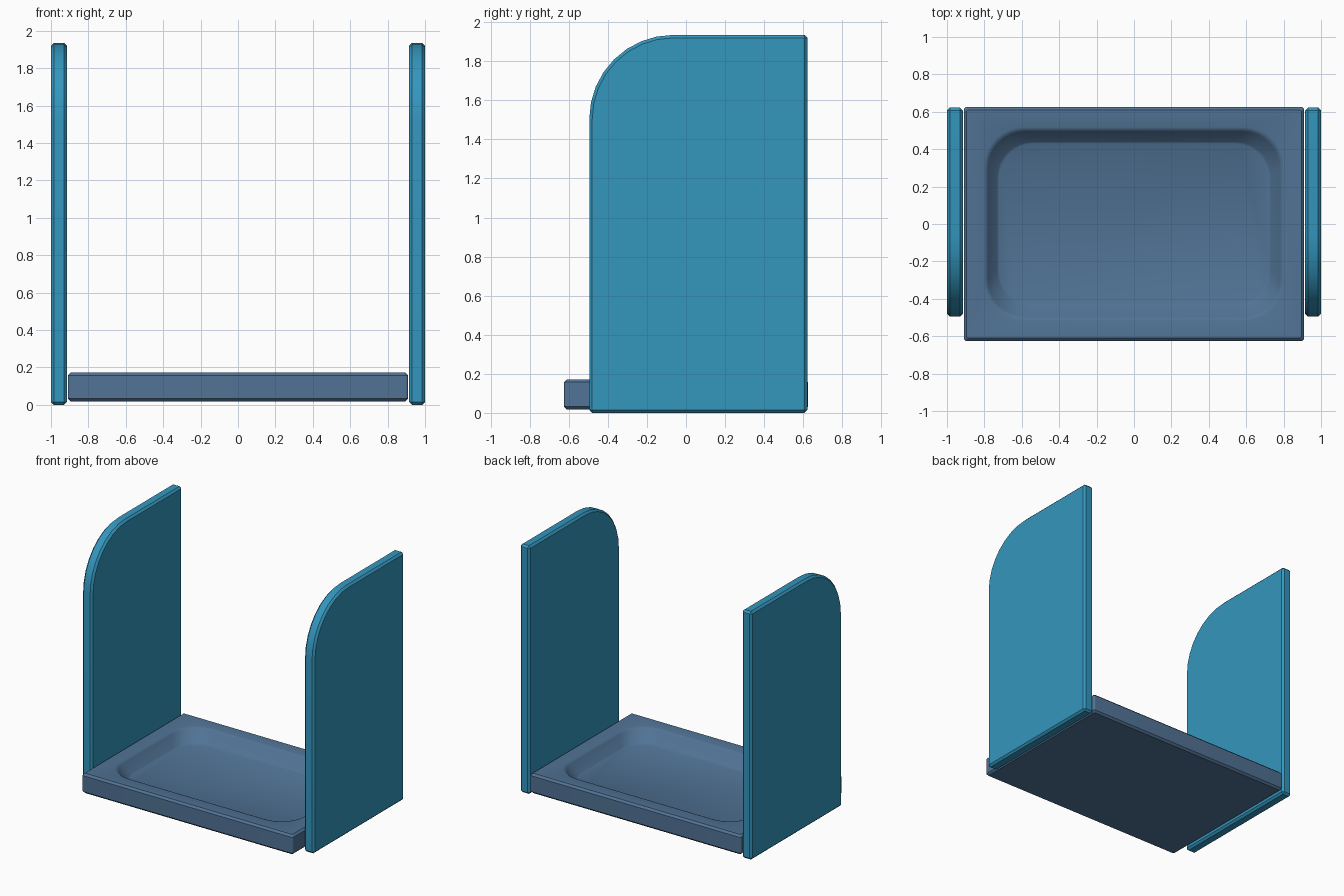
import bpy, bmesh, math

if "Cube" in bpy.data.objects:
    bpy.data.objects.remove(bpy.data.objects["Cube"])


def material(name, rgb):
    m = bpy.data.materials.new(name)
    m.diffuse_color = (*rgb, 1)
    m.use_nodes = True
    m.node_tree.nodes["Principled BSDF"].inputs["Base Color"].default_value = m.diffuse_color
    return m


def make_object(name, bm, mat):
    bmesh.ops.recalc_face_normals(bm, faces=bm.faces[:])
    me = bpy.data.meshes.new(name)
    bm.to_mesh(me)
    bm.free()
    me.materials.append(mat)
    ob = bpy.data.objects.new(name, me)
    bpy.context.collection.objects.link(ob)
    return ob


def smooth(ob, angle):
    bpy.ops.object.select_all(action='DESELECT')
    bpy.context.view_layer.objects.active = ob
    ob.select_set(True)
    bpy.ops.object.shade_smooth_by_angle(angle=math.radians(angle))


def rounded_rect(hx, hy, r, seg=8):
    pts = []
    for k, (sx, sy) in enumerate([(1, 1), (-1, 1), (-1, -1), (1, -1)]):
        for i in range(seg + 1):
            a = math.pi / 2 * (k + i / seg)
            pts.append((sx * (hx - r) + r * math.cos(a), sy * (hy - r) + r * math.sin(a)))
    return pts


blue = material("bright_blue", (0.034, 0.305, 0.515))
slate = material("slate_blue", (0.082, 0.171, 0.301))

# Base tray: one loft from the underside, over the rim, into the recess
rings = [  # half width, half depth, corner radius, height
    (0.895, 0.61, 0.01, 0.018), (0.91, 0.625, 0.015, 0.033),
    (0.91, 0.625, 0.015, 0.157), (0.895, 0.61, 0.01, 0.172),
    (0.802, 0.517, 0.21, 0.172), (0.790, 0.505, 0.205, 0.168),
    (0.781, 0.495, 0.20, 0.158), (0.732, 0.440, 0.19, 0.082),
    (0.722, 0.430, 0.19, 0.076),
]
bm = bmesh.new()
loops = [[bm.verts.new((x, y, z)) for x, y in rounded_rect(hx, hy, r)]
         for hx, hy, r, z in rings]
for a, b in zip(loops, loops[1:]):
    for i in range(len(a)):
        j = (i + 1) % len(a)
        bm.faces.new((a[i], a[j], b[j], b[i]))
bm.faces.new(loops[0])
bm.faces.new(loops[-1])
smooth(make_object("base_tray", bm, slate), 35)

# Side panels: extruded profile with a rounded upper front corner
Y0, Y1, TOP, R, SEG = -0.495, 0.622, 1.935, 0.43, 8
profile = [(Y1, TOP), (Y1, 0), (Y0, 0)]
for i in range(SEG + 1):
    a = math.pi - math.pi / 2 * i / SEG
    profile.append((Y0 + R + R * math.cos(a), TOP - R + R * math.sin(a)))

for side, name in ((-1, "left_panel"), (1, "right_panel")):
    bm = bmesh.new()
    face = bm.faces.new([bm.verts.new((side * 0.915, y, z)) for y, z in profile])
    ext = bmesh.ops.extrude_face_region(bm, geom=[face])
    for v in ext["geom"]:
        if isinstance(v, bmesh.types.BMVert):
            v.co.x = side * 1.0
    bmesh.ops.recalc_face_normals(bm, faces=bm.faces[:])
    # Chamfer the outline and the square corners
    sharp = [e for e in bm.edges if e.calc_face_angle(0) > math.radians(40)]
    bmesh.ops.bevel(bm, geom=sharp, offset=0.015, segments=1, profile=0.5, affect='EDGES')
    smooth(make_object(name, bm, blue), 30)
